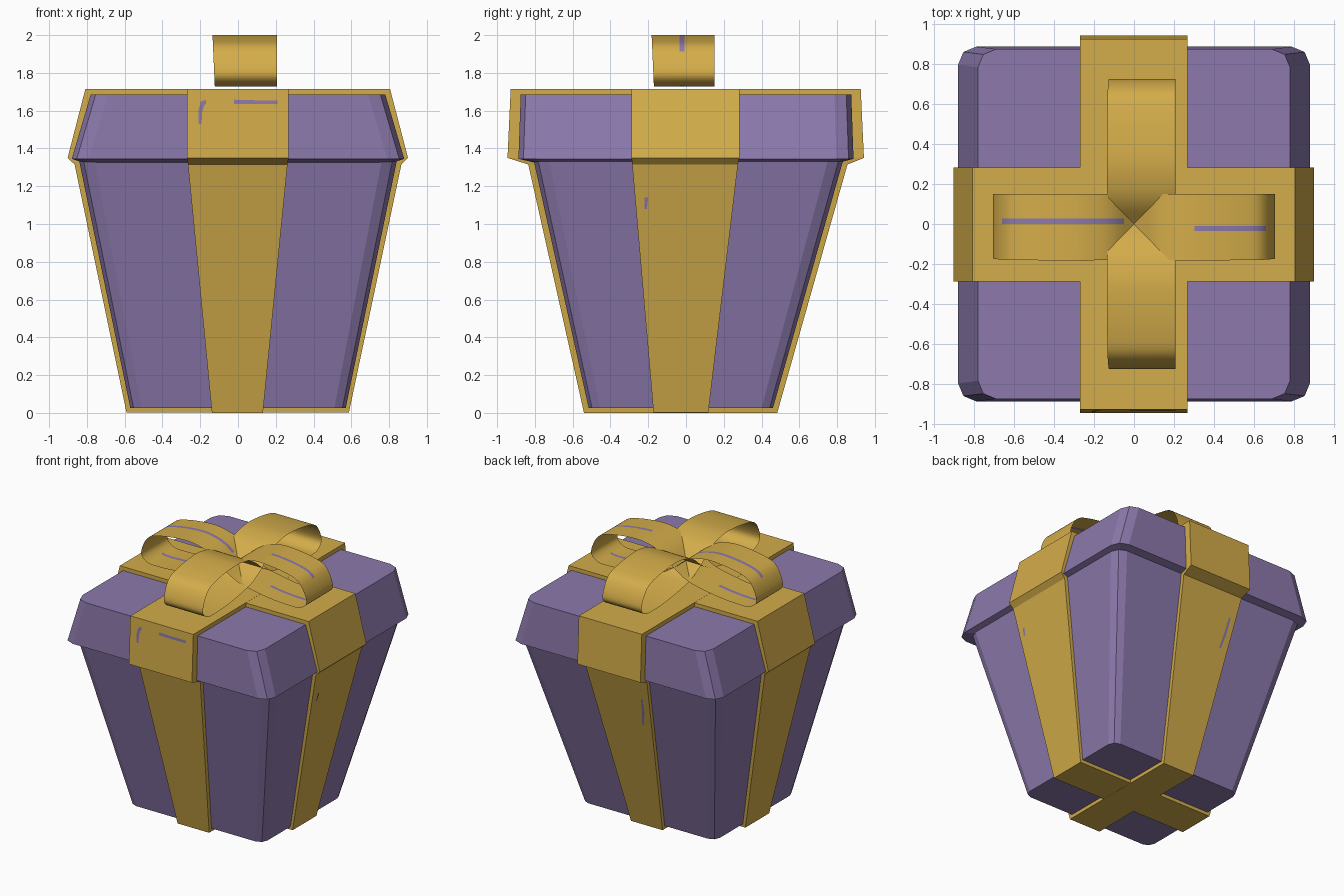
import bpy, bmesh, math

if "Cube" in bpy.data.objects:
    bpy.data.objects.remove(bpy.data.objects["Cube"])


def material(name, rgb):
    m = bpy.data.materials.new(name)
    m.diffuse_color = (*rgb, 1)
    m.use_nodes = True
    m.node_tree.nodes["Principled BSDF"].inputs["Base Color"].default_value = m.diffuse_color
    return m


PURPLE = material("purple wrap", (0.262, 0.191, 0.413))
GOLD = material("gold ribbon", (0.658, 0.418, 0.069))


def make(name, verts, faces, mats, indices=None, solid=True):
    me = bpy.data.meshes.new(name)
    me.from_pydata(verts, [], faces)
    for m in mats:
        me.materials.append(m)
    if indices:
        me.polygons.foreach_set("material_index", indices)
    if solid:
        bm = bmesh.new()
        bm.from_mesh(me)
        bmesh.ops.recalc_face_normals(bm, faces=bm.faces)
        bm.to_mesh(me)
        bm.free()
    ob = bpy.data.objects.new(name, me)
    bpy.context.collection.objects.link(ob)
    return ob


def loft(name, rings, mat):
    """Closed solid through rings of equal length, capped at both ends."""
    n = len(rings[0])
    faces = [tuple(range(n)), tuple(range((len(rings) - 1) * n, len(rings) * n))]
    for k in range(len(rings) - 1):
        for i in range(n):
            j = (i + 1) % n
            faces.append((k * n + i, k * n + j, (k + 1) * n + j, (k + 1) * n + i))
    return make(name, [v for r in rings for v in r], faces, [mat])


def rounded(x0, x1, y0, y1, z, r, seg=2):
    """Rectangle ring with two-segment rounded corners."""
    ring = []
    corners = [(x1 - r, y1 - r), (x0 + r, y1 - r), (x0 + r, y0 + r), (x1 - r, y0 + r)]
    for q, (cx, cy) in enumerate(corners):
        for s in range(seg + 1):
            a = math.pi / 2 * (q + s / seg)
            ring.append((cx + r * math.cos(a), cy + r * math.sin(a), z))
    return ring


def rect(x0, x1, y0, y1, z):
    return [(x0, y0, z), (x1, y0, z), (x1, y1, z), (x0, y1, z)]


# Tapered box body and overhanging lid
loft("box_body", [rounded(-0.57, 0.57, -0.515, 0.46, 0.025, 0.06),
                  rounded(-0.84, 0.84, -0.805, 0.83, 1.33, 0.08)], PURPLE)
loft("lid", [rounded(-0.82, 0.82, -0.80, 0.81, 1.325, 0.08),
             rounded(-0.88, 0.88, -0.887, 0.887, 1.345, 0.09),
             rounded(-0.78, 0.78, -0.875, 0.875, 1.685, 0.09)], PURPLE)

# Ribbon bands, each wrapped right around the box
loft("ribbon_front_back", [rect(-0.138, 0.132, -0.54, 0.483, 0),
                           rect(-0.265, 0.262, -0.835, 0.855, 1.315),
                           rect(-0.27, 0.268, -0.945, 0.942, 1.35),
                           rect(-0.27, 0.268, -0.928, 0.925, 1.716)], GOLD)
loft("ribbon_left_right", [rect(-0.59, 0.587, -0.172, 0.118, 0.001),
                           rect(-0.865, 0.865, -0.285, 0.275, 1.315),
                           rect(-0.902, 0.9, -0.288, 0.282, 1.35),
                           rect(-0.808, 0.805, -0.288, 0.282, 1.715)], GOLD)


# Bow: profile of one loop, starting and ending in the pinched centre
PROFILE = [(0, 1.86), (0.1, 1.945), (0.2, 1.985), (0.33, 2.0), (0.53, 1.977), (0.65, 1.93),
           (0.71, 1.80), (0.66, 1.737), (0.57, 1.727), (0.4, 1.737), (0.2, 1.77), (0.1, 1.80), (0, 1.86)]
UPPER = 6  # profile spans before the loop turns underneath
STEPS = 6


def smooth_path(p):
    """Catmull-Rom curve through the points."""
    ext = [(2 * p[0][0] - p[1][0], 2 * p[0][1] - p[1][1])] + p
    ext.append((2 * p[-1][0] - p[-2][0], 2 * p[-1][1] - p[-2][1]))
    out = []
    for i in range(len(p) - 1):
        a, b, c, d = ext[i:i + 4]
        for s in range(STEPS):
            t = s / STEPS
            out.append(tuple(0.5 * (2 * b[k] + (c[k] - a[k]) * t
                             + (2 * a[k] - 5 * b[k] + 4 * c[k] - d[k]) * t * t
                             + (3 * b[k] - a[k] - 3 * c[k] + d[k]) * t ** 3) for k in (0, 1)))
    return out + [p[-1]]


def bow_loop(name, sign, along_x, scale, edges, mark=None):
    """Thin ribbon loop; mark = start of the upper purple stroke in the middle column."""
    path = smooth_path(PROFILE)
    n = len(edges)
    verts, faces, idx = [], [], []
    for i, (u, z) in enumerate(path):
        u *= sign * scale
        for k, w in enumerate(edges):
            w += 0.012 * (2.0 - z) / 0.27 * (1 if k == 0 else 0)
            verts.append((u, w, z) if along_x else (w, u, z))
    for i in range(len(path) - 1):
        u = (path[i][0] + path[i + 1][0]) / 2
        start = mark if i < UPPER * STEPS else 0.28
        for k in range(n - 1):
            q = (i * n + k, i * n + k + 1, (i + 1) * n + k + 1, (i + 1) * n + k)
            faces.append(q if (sign > 0) == along_x else q[::-1])
            idx.append(int(mark is not None and k == 1 and start < u < 0.665))
    ob = make(name, verts, faces, [GOLD, PURPLE], idx, solid=False)
    bpy.context.view_layer.objects.active = ob
    ob.select_set(True)
    bpy.ops.object.shade_smooth_by_angle(angle=math.radians(40))
    ob.select_set(False)


bow_loop("bow_loop_right", 1, True, 0.995, [-0.182, -0.034, -0.009, 0.15], 0.30)
bow_loop("bow_loop_left", -1, True, 0.995, [-0.182, 0.0, 0.027, 0.15], 0.05)
bow_loop("bow_loop_front", -1, False, 1.02, [-0.135, 0.207])
bow_loop("bow_loop_back", 1, False, 1.02, [-0.135, 0.207])


# Purple strokes painted on the ribbon: (u0, u1, z0, z1) corner strips as thin plates
def stroke(name, pairs, place):
    verts = [place(*p) for pair in pairs for p in pair]
    faces = [(2 * i, 2 * i + 1, 2 * i + 3, 2 * i + 2) for i in range(len(pairs) - 1)]
    make(name, verts, faces, [PURPLE])


def lid_front(u, z):
    return (u, -0.948 + (z - 1.35) / 0.366 * 0.017, z)


def body_right(u, z):
    return (0.592 + z / 1.315 * 0.278, u, z)


def body_back(u, z):
    return (u, 0.488 + z / 1.315 * 0.372, z)


stroke("stroke_lid_curve", [((-0.21, 1.53), (-0.193, 1.53)), ((-0.21, 1.60), (-0.19, 1.59)),
                            ((-0.197, 1.648), (-0.18, 1.625)), ((-0.17, 1.658), (-0.17, 1.635))], lid_front)
stroke("stroke_lid_bar", [((-0.02, 1.636), (-0.02, 1.658)), ((0.09, 1.634), (0.09, 1.655)),
                          ((0.21, 1.634), (0.21, 1.655))], lid_front)
stroke("stroke_body_right", [((-0.22, 1.08), (-0.207, 1.08)), ((-0.22, 1.14), (-0.2, 1.14))], body_right)
stroke("stroke_body_back", [((-0.165, 0.92), (-0.15, 0.92)), ((-0.19, 1.03), (-0.17, 1.03)),
                            ((-0.2, 1.15), (-0.185, 1.15))], body_back)
